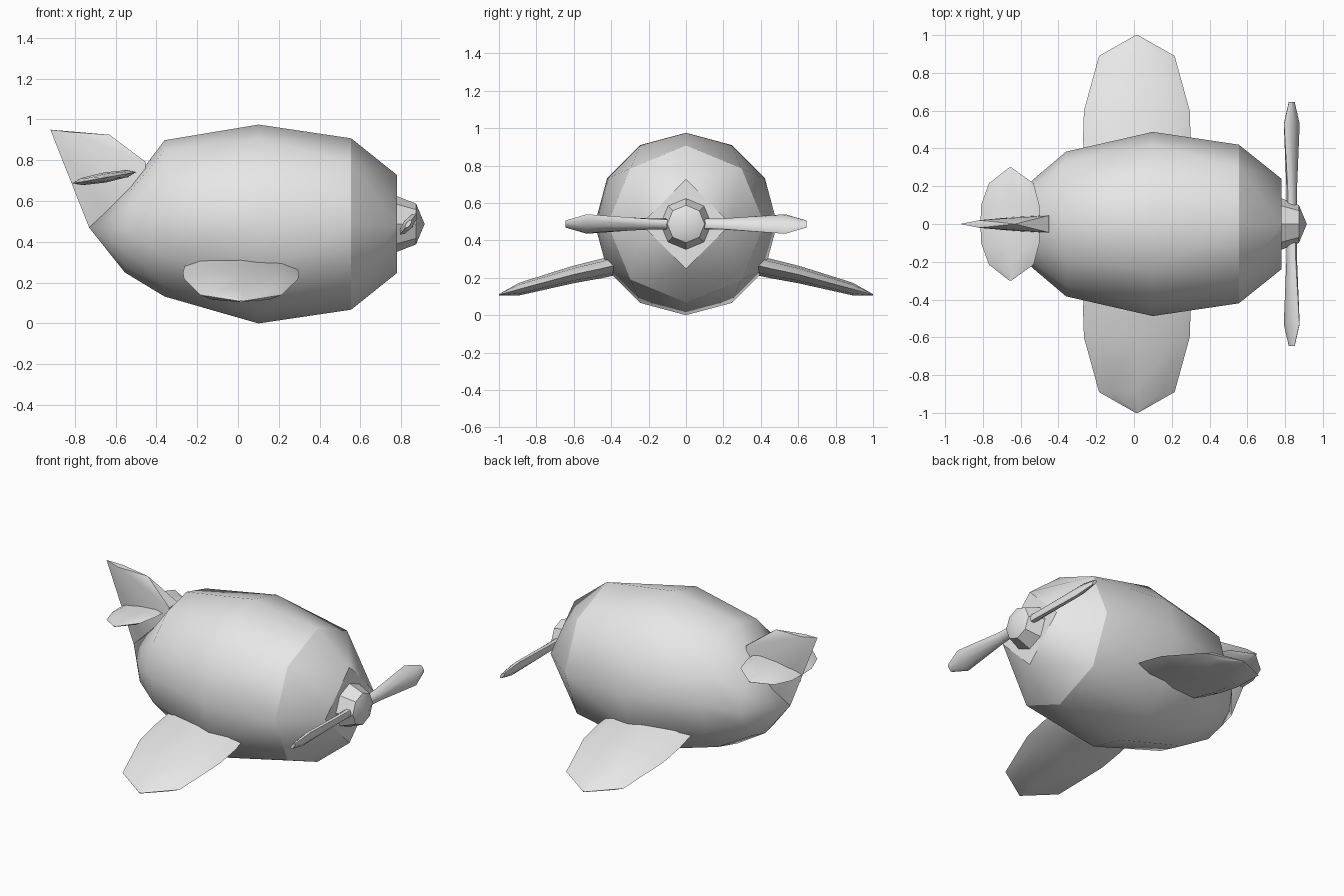
import bpy, bmesh, math
from mathutils import Vector

if "Cube" in bpy.data.objects:
    bpy.data.objects.remove(bpy.data.objects["Cube"])

grey = bpy.data.materials.new("light_grey")
grey.use_nodes = True
grey.diffuse_color = (0.8, 0.8, 0.8, 1)
grey.node_tree.nodes["Principled BSDF"].inputs["Base Color"].default_value = (0.8, 0.8, 0.8, 1)

MID = 0.4875  # height of the fuselage axis


def finish(name, bm, angle):
    bmesh.ops.recalc_face_normals(bm, faces=bm.faces)
    mesh = bpy.data.meshes.new(name)
    bm.to_mesh(mesh)
    bm.free()
    mesh.materials.append(grey)
    obj = bpy.data.objects.new(name, mesh)
    bpy.context.collection.objects.link(obj)
    bpy.ops.object.select_all(action='DESELECT')
    obj.select_set(True)
    bpy.context.view_layer.objects.active = obj
    bpy.ops.object.shade_smooth_by_angle(angle=math.radians(angle))
    return obj


def ring_x(bm, x, n, ry, rz, zc=MID, slant=0):
    """Ring of n vertices around the x axis, starting at the top."""
    out = []
    for i in range(n):
        a = math.tau * i / n
        out.append(bm.verts.new((x + slant * math.cos(a), ry * math.sin(a), zc + rz * math.cos(a))))
    return out


def bridge(bm, a, b):
    for i in range(len(a)):
        j = (i + 1) % len(a)
        bm.faces.new((a[i], a[j], b[j], b[i]))


def fan(bm, ring, tip):
    for i in range(len(ring)):
        bm.faces.new((ring[i], ring[(i + 1) % len(ring)], tip))


def foil(name, stations, side, tilt=0, angle=40):
    """Lens sections along y: (y, x, z, half chord, half thickness)."""
    bm = bmesh.new()
    rings = []
    for y, x, z, chord, thick in stations:
        ring = []
        for i in range(8):
            a = math.tau * i / 8
            u, v = chord * math.cos(a), thick * math.sin(a)
            c, s = math.cos(tilt), math.sin(tilt)
            ring.append(bm.verts.new((x + u * c - v * s, side * y, z + u * s + v * c)))
        rings.append(ring)
    for a, b in zip(rings, rings[1:]):
        bridge(bm, a, b)
    bm.faces.new(rings[0])
    bm.faces.new(rings[-1])
    return finish(name, bm, angle)


# Fuselage: faceted nose and barrel, then a tapering tail
bm = bmesh.new()
nose = ring_x(bm, 0.78, 4, 0.24, 0.24)
shoulder = ring_x(bm, 0.555, 8, 0.42, 0.42)
belly = ring_x(bm, 0.1, 12, MID, MID)
rear = ring_x(bm, -0.36, 12, 0.383, 0.383, 0.515)
bmesh.ops.convex_hull(bm, input=nose + shoulder + belly + rear)
cap = [f for f in bm.faces if all(v in rear for v in f.verts)]
bmesh.ops.delete(bm, geom=cap, context='FACES')
tail = ring_x(bm, -0.54, 12, 0.23, 0.215, 0.465, 0.015)
bridge(bm, rear, tail)
fan(bm, tail, bm.verts.new((-0.73, 0, 0.47)))
for group in (nose, shoulder):
    for e in bm.edges:
        if all(v in group for v in e.verts):
            e.smooth = False
finish("fuselage", bm, 45)

# Propeller hub
bm = bmesh.new()
base = ring_x(bm, 0.77, 8, 0.14, 0.14)
front = ring_x(bm, 0.873, 8, 0.1, 0.1)
bridge(bm, base, front)
fan(bm, front, bm.verts.new((0.915, 0, MID)))
bm.faces.new(base)
finish("propeller_hub", bm, 40)

# Tail fin: wedge that is thickest at its leading edge
bm = bmesh.new()
bm.verts.new((-0.92, 0, 0.95))
bm.verts.new((-0.73, 0, 0.47))
bm.verts.new((-0.63, 0, 0.925))
for s in (-1, 1):
    for x, y, z in ((-0.45, 0.045, 0.79), (-0.82, 0.02, 0.938),
                    (-0.66, 0.035, 0.55), (-0.48, 0.05, 0.6)):
        bm.verts.new((x, s * y, z))
bmesh.ops.convex_hull(bm, input=bm.verts[:])
finish("tail_fin", bm, 30)

# Wings, tailplane halves and propeller blades
wing = [(0.3, 0.01, 0.285, 0.27, 0.055), (0.45, 0.015, 0.25, 0.285, 0.052),
        (0.6, 0.015, 0.218, 0.28, 0.047), (0.89, 0.015, 0.14, 0.2, 0.034),
        (1.0, 0.015, 0.109, 0.006, 0.004)]
tailplane = [(0, -0.655, 0.715, 0.16, 0.025), (0.1, -0.655, 0.715, 0.157, 0.025),
             (0.215, -0.65, 0.715, 0.12, 0.018), (0.3, -0.655, 0.715, 0.005, 0.003)]
blade = [(0.05, 0.835, MID, 0.028, 0.026), (0.2, 0.835, MID, 0.035, 0.024),
         (0.53, 0.835, MID, 0.066, 0.024), (0.645, 0.835, MID, 0.024, 0.01)]
for side, label in ((1, "back"), (-1, "front")):
    foil(label + "_wing", wing, side)
    foil(label + "_tailplane", tailplane, side, math.radians(10))
    foil(label + "_propeller_blade", blade, side, -side * math.radians(52), 50)
